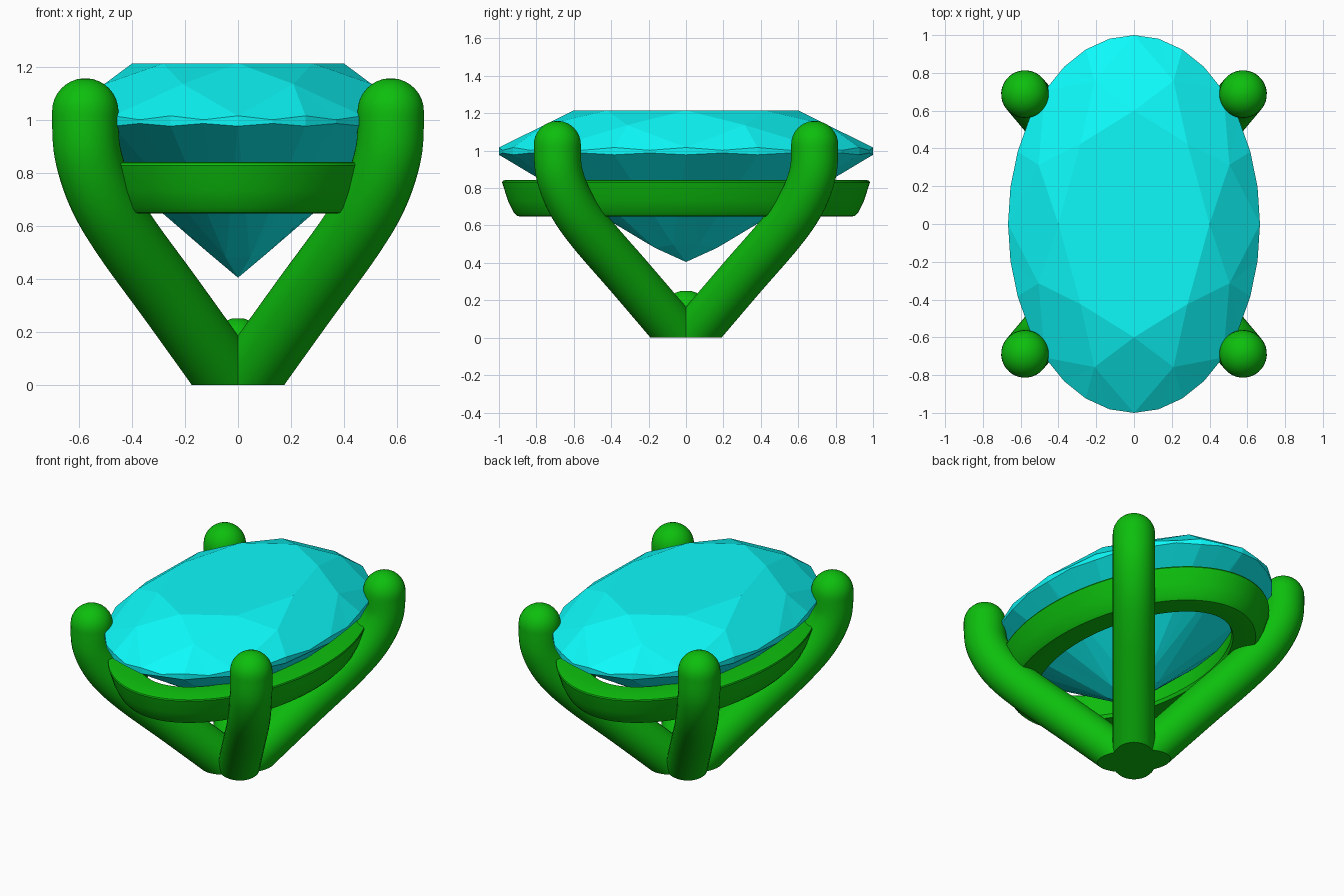
import bpy, bmesh
from math import sin, cos, pi, hypot, radians
from mathutils import Vector

if "Cube" in bpy.data.objects:
    bpy.data.objects.remove(bpy.data.objects["Cube"])


def material(name, color):
    m = bpy.data.materials.new(name)
    m.diffuse_color = color
    m.use_nodes = True
    m.node_tree.nodes["Principled BSDF"].inputs["Base Color"].default_value = m.diffuse_color
    return m


GEM = material("gem_cyan", (0.004, 0.95, 0.95, 1))
METAL = material("metal_green", (0.004, 0.52, 0.004, 1))


def finish(bm, name, mat, smooth):
    bmesh.ops.recalc_face_normals(bm, faces=bm.faces)
    me = bpy.data.meshes.new(name)
    bm.to_mesh(me)
    bm.free()
    ob = bpy.data.objects.new(name, me)
    bpy.context.collection.objects.link(ob)
    me.materials.append(mat)
    if smooth:
        bpy.ops.object.select_all(action='DESELECT')
        ob.select_set(True)
        bpy.context.view_layer.objects.active = ob
        bpy.ops.object.shade_smooth_by_angle(angle=radians(35))
    return ob


def bridge(bm, a, b):
    n = len(a)
    for i in range(n):
        bm.faces.new((a[i], a[(i + 1) % n], b[(i + 1) % n], b[i]))


# Oval brilliant-cut gem: table, crown kites, wavy girdle, pavilion
def make_gem():
    bm = bmesh.new()

    def ring(n, r, z, offset=0.0):
        out = []
        for i in range(n):
            a = 2 * pi * i / n + offset
            out.append(bm.verts.new((0.667 * r * sin(a), r * cos(a), z(i, a))))
        return out

    table = ring(8, 0.6, lambda i, a: 1.215)
    star = ring(8, 0.82, lambda i, a: 1.137, pi / 8)
    upper = ring(32, 1.0, lambda i, a: 1.002 if i % 2 else 1.017)
    lower = ring(32, 1.0, lambda i, a: 0.988 if i % 2 else 0.978)
    half = ring(8, 0.18, lambda i, a: 0.502 - 0.025 * cos(a) ** 2, pi / 8)
    culet = bm.verts.new((0, 0, 0.405))
    bm.faces.new(table)
    bridge(bm, upper, lower)
    for i in range(8):
        j, g = (i + 1) % 8, 4 * i
        bm.faces.new((table[i], star[i], table[j]))
        bm.faces.new((table[i], star[i - 1], upper[g], star[i]))
        bm.faces.new((culet, half[i - 1], half[i]))
        bm.faces.new((half[i - 1], lower[g], half[i]))
        for k in range(4):
            p, q = g + k, (g + k + 1) % 32
            bm.faces.new((star[i], upper[p], upper[q]))
            bm.faces.new((half[i], lower[p], lower[q]))
    finish(bm, "oval_gem", GEM, False)


# Oval rail under the gem: cross-section swept round an ellipse
def make_rail():
    # (inset from outer ellipse, height)
    section = [(0.0, 0.83), (0.003, 0.838), (0.012, 0.842), (0.175, 0.842),
               (0.187, 0.833), (0.225, 0.67), (0.215, 0.65), (0.10, 0.648),
               (0.08, 0.651), (0.062, 0.67), (0.03, 0.735)]
    bm = bmesh.new()
    ax, ay, n = 0.645, 0.983, 96
    loops = []
    for i in range(n):
        a = 2 * pi * i / n
        nx, ny = cos(a) / ax, sin(a) / ay
        s = hypot(nx, ny)
        loops.append([bm.verts.new((ax * cos(a) - d * nx / s, ay * sin(a) - d * ny / s, z))
                      for d, z in section])
    for i in range(n):
        bridge(bm, loops[i], loops[(i + 1) % n])
    finish(bm, "oval_rail", METAL, True)


# Curved round prong with a domed tip, trimmed flat at the base
def make_prong(name, sx, sy):
    r, sides = 0.126, 32
    # (distance out from the centre, height)
    pts = [Vector(p) for p in ((-0.14, -0.155), (-0.02, -0.048), (0.16, 0.115),
                               (0.40, 0.33), (0.66, 0.56), (0.805, 0.72),
                               (0.885, 0.88), (0.898, 1.033), (0.898, 1.15))]
    path = []
    for k in range(1, len(pts) - 2):
        p0, p1, p2, p3 = pts[k - 1:k + 3]
        for s in range(8):
            t = s / 8
            path.append(0.5 * (2 * p1 + (p2 - p0) * t + (2 * p0 - 5 * p1 + 4 * p2 - p3) * t * t
                               + (3 * p1 - p0 - 3 * p2 + p3) * t ** 3))
    path.append(pts[-2])
    rings = []
    for i, p in enumerate(path):
        t = (path[min(i + 1, len(path) - 1)] - path[max(i - 1, 0)]).normalized()
        rings.append((p, t, r))
    tip = path[-1]
    for k in range(1, 9):
        a = k / 8.3 * pi / 2
        rings.append((tip + Vector((0, r * sin(a))), Vector((0, 1)), r * cos(a)))
    ux, uy = sx * 0.643, sy * 0.766
    bm = bmesh.new()
    loops = []
    for p, t, rad in rings:
        loop = []
        for j in range(sides):
            a = 2 * pi * j / sides
            d = p.x + rad * cos(a) * t.y
            z = p.y - rad * cos(a) * t.x
            w = rad * sin(a)
            loop.append(bm.verts.new((ux * d - uy * w, uy * d + ux * w, z)))
        loops.append(loop)
    for a, b in zip(loops, loops[1:]):
        bridge(bm, a, b)
    bm.faces.new(loops[0])
    bm.faces.new(loops[-1])
    cut = bmesh.ops.bisect_plane(bm, geom=bm.verts[:] + bm.edges[:] + bm.faces[:],
                                 plane_co=(0, 0, 0), plane_no=(0, 0, 1), clear_inner=True)
    bmesh.ops.holes_fill(bm, edges=[e for e in cut["geom_cut"]
                                    if isinstance(e, bmesh.types.BMEdge)], sides=0)
    finish(bm, name, METAL, True)


# Soft web filling the crotch where the prongs meet
def make_hub():
    bm = bmesh.new()
    loops = []
    for r, z in ((0.11, 0.01), (0.11, 0.17), (0.075, 0.215), (0.05, 0.24), (0.025, 0.25)):
        loops.append([bm.verts.new((r * cos(i * pi / 16), 1.15 * r * sin(i * pi / 16), z))
                      for i in range(32)])
    for a, b in zip(loops, loops[1:]):
        bridge(bm, a, b)
    bm.faces.new(loops[0])
    bm.faces.new(loops[-1])
    finish(bm, "base_hub", METAL, True)


make_gem()
make_rail()
make_hub()
for name, sx, sy in (("front_left_prong", -1, -1), ("front_right_prong", 1, -1),
                     ("back_left_prong", -1, 1), ("back_right_prong", 1, 1)):
    make_prong(name, sx, sy)
